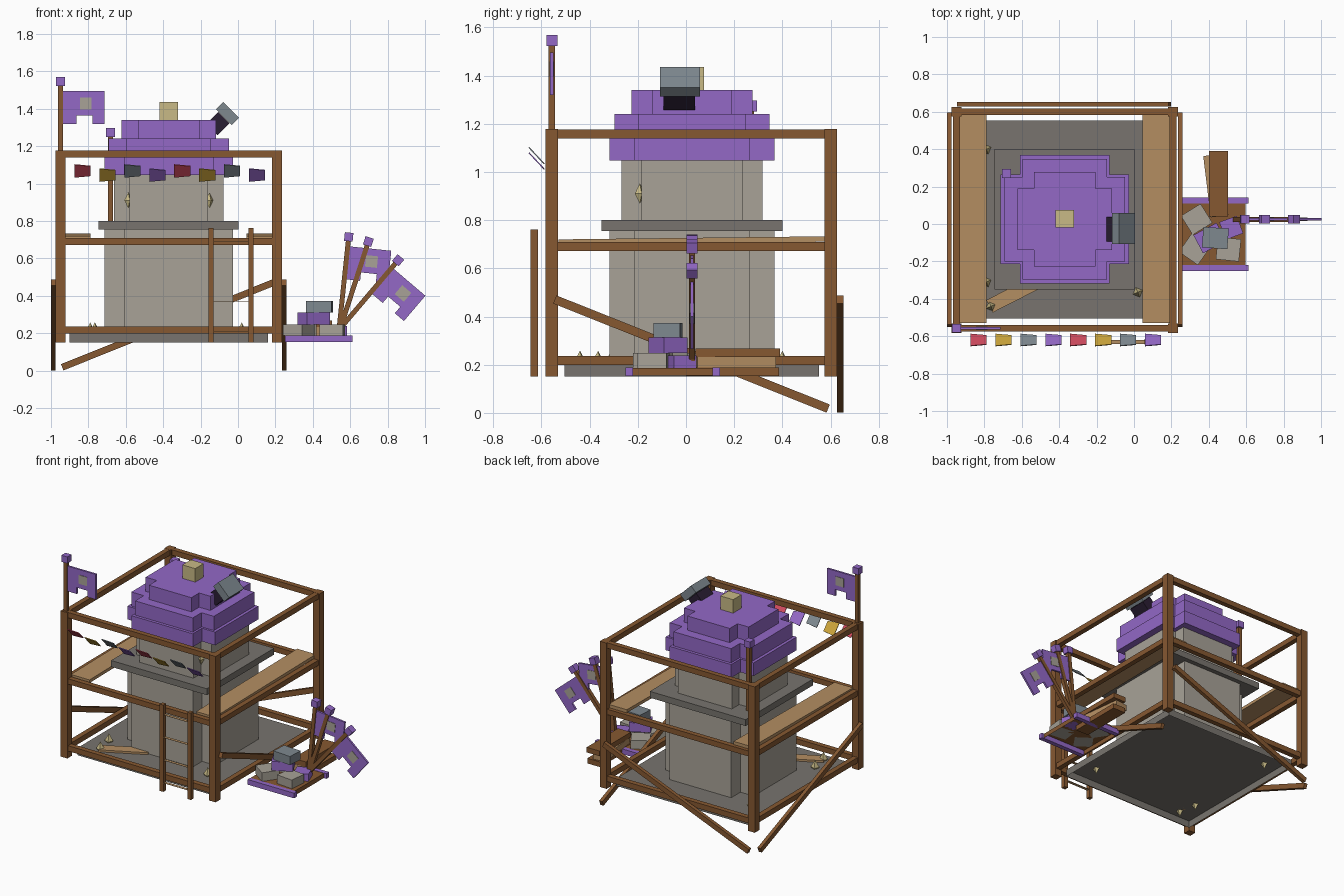
import bpy, bmesh, math
from mathutils import Matrix, Vector

if "Cube" in bpy.data.objects:
    bpy.data.objects.remove(bpy.data.objects["Cube"])


def mat(name, hexcode):
    m = bpy.data.materials.new(name)
    c = [int(hexcode[i:i + 2], 16) / 255 for i in (0, 2, 4)]
    lin = [v / 12.92 if v <= 0.04045 else ((v + 0.055) / 1.055) ** 2.4 for v in c]
    m.diffuse_color = (*lin, 1)
    m.use_nodes = True
    m.node_tree.nodes["Principled BSDF"].inputs["Base Color"].default_value = m.diffuse_color
    return m


STONE = mat("light_stone", "A8A297")
DARK = mat("dark_stone", "78746E")
PURPLE = mat("purple", "9368C6")
BROWN = mat("brown_wood", "865831")
TAN = mat("tan_wood", "B48E62")
STEEL = mat("blue_grey", "7E888F")
BEIGE = mat("beige", "C8BA86")
BLACK = mat("near_black", "2A1E33")
RED = mat("red", "CF4A5E")
YELLOW = mat("yellow", "CBA43A")


def add(name, bm, m, matrix=Matrix(), open_bottom=False):
    bmesh.ops.recalc_face_normals(bm, faces=bm.faces)
    if open_bottom:
        bmesh.ops.delete(bm, geom=[f for f in bm.faces if f.normal.z < -0.9], context='FACES')
    me = bpy.data.meshes.new(name)
    bm.to_mesh(me)
    bm.free()
    me.materials.append(m)
    o = bpy.data.objects.new(name, me)
    o.matrix_world = matrix
    bpy.context.collection.objects.link(o)
    return o


def block(name, size, m, matrix, open_bottom=False):
    bm = bmesh.new()
    bmesh.ops.create_cube(bm, size=1, matrix=Matrix.Diagonal((*size, 1)))
    return add(name, bm, m, matrix, open_bottom)


def box(name, x, y, z, m, turn=0, axis='Z', open_bottom=False):
    """Box from (min, max) ranges, optionally turned about its own centre."""
    r = (x, y, z)
    c = Vector([(a + b) / 2 for a, b in r])
    return block(name, [b - a for a, b in r], m,
                 Matrix.Translation(c) @ Matrix.Rotation(math.radians(turn), 4, axis), open_bottom)


def bar(name, p, q, w, h, m):
    """Beam between two points: w sideways, h upright."""
    p, q = Vector(p), Vector(q)
    d = (q - p).normalized()
    side = d.cross((0, 0, 1)).normalized()
    rot = Matrix((d, side, side.cross(d))).transposed().to_4x4()
    return block(name, ((q - p).length, w, h), m, Matrix.Translation((p + q) / 2) @ rot)


def prism(name, pts, depth, m, matrix):
    """Extrude an outline (local xy) by depth along local z."""
    bm = bmesh.new()
    f = bm.faces.new([bm.verts.new((x, y, 0)) for x, y in pts])
    ext = bmesh.ops.extrude_face_region(bm, geom=[f], use_keep_orig=True)
    bmesh.ops.translate(bm, vec=(0, 0, depth),
                        verts=[v for v in ext['geom'] if isinstance(v, bmesh.types.BMVert)])
    return add(name, bm, m, matrix)


# Tower: stacked tiers with notched corners
CX, CY = -0.37, 0.025


def tier(name, half, inner, z0, z1, m):
    quarter = [(half, -inner), (half, inner), (inner, inner)]
    pts = []
    for k in range(4):
        c, s = round(math.cos(k * math.pi / 2)), round(math.sin(k * math.pi / 2))
        pts += [(x * c - y * s, x * s + y * c) for x, y in quarter]
    prism(name, pts, z1 - z0, m, Matrix.Translation((CX, CY, z0)))


# Base slab is a hollow tray, open below
box("base_slab", (-0.9, 0.16), (-0.505, 0.553), (0.15, 0.2), DARK, open_bottom=True)
tier("tower_lower", 0.343, 0.24, 0.201, 0.76, STONE)
box("tower_collar", (-0.745, 0.002), (-0.35, 0.4), (0.755, 0.8), DARK)
tier("tower_upper", 0.293, 0.21, 0.8, 1.05, STONE)
tier("roof_lower", 0.343, 0.24, 1.047, 1.14, PURPLE)
tier("roof_middle", 0.322, 0.225, 1.14, 1.24, PURPLE)
tier("roof_top", 0.252, 0.165, 1.24, 1.34, PURPLE)
box("roof_finial", (-0.42, -0.32), (-0.02, 0.075), (1.34, 1.435), BEIGE)

# Tilted roof window
box("window_hood", (-0.116, 0.004), (-0.108, 0.058), (1.347, 1.402), STEEL, 45, 'Y')
box("window_opening", (-0.1495, -0.0645), (-0.094, 0.038), (1.275, 1.365), BLACK, 45, 'Y')

# Corner pole on the collar
box("corner_pole", (-0.695, -0.668), (0.257, 0.283), (0.8, 1.26), BROWN)
box("corner_pole_knob", (-0.706, -0.658), (0.246, 0.294), (1.25, 1.296), PURPLE)

# Scaffold posts and rails
X0, X1, Y0, Y1 = -0.949, 0.208, -0.557, 0.6
for x in (X0, X1):
    for y in (Y0, Y1):
        box("scaffold_post", (x - 0.026, x + 0.026), (y - 0.026, y + 0.026), (0.15, 1.178), BROWN)
for z in (0.218, 0.69, 1.158):
    for y in (Y0, Y1):
        bar("scaffold_rail", (X0, y, z), (X1, y, z), 0.036, 0.038, BROWN)
    for x in (X0, X1):
        bar("scaffold_side_rail", (x, Y0, z), (x, Y1, z), 0.036, 0.038, BROWN)

# Walkway planks, slightly rising to the back
for x in (-0.86, 0.118):
    bar("walkway_plank", (x, -0.53, 0.709), (x, 0.595, 0.722), 0.145, 0.022, TAN)

# Diagonal braces on both sides and the back
for x in (-0.988, 0.247):
    bar("side_brace", (x, -0.545, 0.471), (x, 0.59, 0.018), 0.025, 0.036, BROWN)
bar("back_brace", (0.19, 0.64, 0.471), (-0.94, 0.64, 0.018), 0.026, 0.036, BROWN)

# Ladder with flat rungs
for x in (-0.145, 0.07):
    box("ladder_rail", (x - 0.014, x + 0.014), (-0.645, -0.615), (0.15, 0.762), BROWN)
for z in (0.21, 0.37, 0.53, 0.69):
    box("ladder_rung", (-0.14, 0.065), (-0.641, -0.619), (z - 0.001, z + 0.001), TAN)

# Bunting: tilted tapered pennants
for i in range(8):
    x, z = -0.832 + i * 0.1335, 1.066 - 0.022 * (i % 2)
    pts = [(-0.043, -0.047), (0.043, -0.036), (0.043, 0.036), (-0.043, 0.047)]
    prism("pennant", pts, 0.005, (RED, YELLOW, STEEL, PURPLE)[i % 4],
          Matrix.Translation((x, -0.622, z)) @ Matrix.Rotation(math.radians(-47), 4, 'X'))


# Banner poles: pole, knob and an optional notched flag with a patch
def banner(base, tip, flag=True):
    base, d = Vector(base), Vector(tip) - Vector(base)
    n = d.length
    M = Matrix.Translation(base) @ Matrix.Rotation(math.atan2(d.x, d.z), 4, 'Y')
    block("banner_pole", (0.026, 0.026, n), BROWN, M @ Matrix.Translation((0, 0, n / 2)))
    block("banner_knob", (0.046, 0.046, 0.046), PURPLE, M @ Matrix.Translation((0, 0, n)))
    if flag:
        t, b = n - 0.05, n - 0.227
        pts = [(0.013, t), (0.234, t), (0.234, b), (0.17, b), (0.17, b + 0.045),
               (0.085, b + 0.045), (0.085, b), (0.013, b)]
        prism("banner_flag", pts, 0.014, PURPLE,
              M @ Matrix.Translation((0, 0.007, 0)) @ Matrix.Rotation(math.pi / 2, 4, 'X'))
        block("banner_patch", (0.064, 0.02, 0.062), STONE,
              M @ Matrix.Translation((0.135, 0, t - 0.068)))


banner((X0, Y0, 1.17), (X0, Y0, 1.546))
banner((0.54, 0.025, 0.22), (0.592, 0.025, 0.715))
banner((0.545, 0.025, 0.22), (0.697, 0.025, 0.69), False)
banner((0.55, 0.025, 0.23), (0.856, 0.025, 0.59))

# Supply pallet, open below, with purple edging
box("pallet", (0.25, 0.595), (-0.23, 0.125), (0.155, 0.187), BROWN, open_bottom=True)
for y in (-0.235, 0.125):
    box("pallet_edge", (0.25, 0.613), (y - 0.016, y + 0.016), (0.153, 0.189), PURPLE)

# Stacked blocks on the pallet
for x, y, m, a in ((0.335, 0.025, STONE, 32), (0.325, -0.135, STONE, -35), (0.505, -0.135, STONE, -6)):
    box("stone_block", (x - 0.062, x + 0.062), (y - 0.06, y + 0.06), (0.187, 0.248), m, a)
box("purple_block_low", (0.47, 0.57), (-0.07, 0.03), (0.187, 0.238), PURPLE, 20)
box("purple_block_high", (0.335, 0.475), (-0.13, -0.02), (0.248, 0.312), PURPLE, 28)
box("grey_block", (0.367, 0.503), (-0.13, -0.02), (0.312, 0.373), STEEL, -4)

# Spare planks beside the pallet
box("spare_plank_low", (0.4, 0.5), (0.0, 0.385), (0.153, 0.189), BROWN)
box("spare_plank_middle", (0.39, 0.485), (0.04, 0.37), (0.189, 0.232), TAN, 7)
box("spare_plank_high", (0.402, 0.502), (0.04, 0.39), (0.232, 0.268), BROWN)

# Loose plank on the base
box("loose_plank", (-0.79, -0.47), (-0.405, -0.33), (0.2, 0.214), TAN, 27)


# Small faceted crystals on the base and in the tower notches
def crystal(x, y, z, r, h):
    bm = bmesh.new()
    bmesh.ops.create_uvsphere(bm, u_segments=4, v_segments=2, radius=1,
                              matrix=Matrix.Diagonal((r, r, h, 1)))
    add("crystal", bm, BEIGE, Matrix.Translation((x, y, z)) @ Matrix.Rotation(0.4, 4, 'Z'))


for x, y in ((-0.79, 0.4), (-0.79, -0.31), (0.02, -0.365), (-0.765, -0.44)):
    crystal(x, y, 0.208, 0.028, 0.05)
for x in (-0.587, -0.153):
    crystal(x, -0.192, 0.91, 0.022, 0.042)
